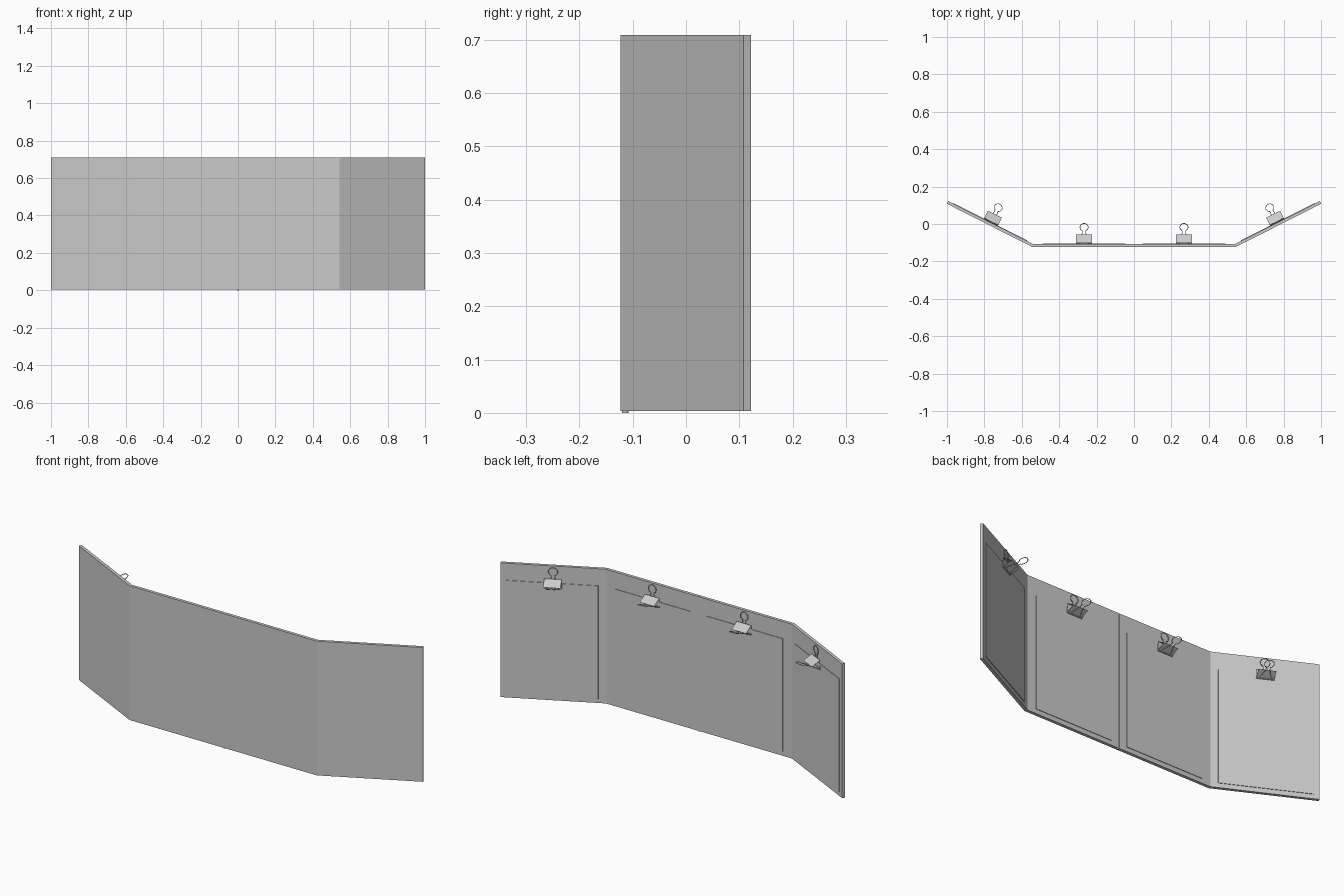
import bpy, bmesh
from math import sin, cos, pi, atan2
from mathutils import Matrix, Vector

if "Cube" in bpy.data.objects:
    bpy.data.objects.remove(bpy.data.objects["Cube"])


def finish(name, bm, mat=Matrix()):
    bmesh.ops.recalc_face_normals(bm, faces=bm.faces)
    me = bpy.data.meshes.new(name)
    bm.to_mesh(me)
    bm.free()
    ob = bpy.data.objects.new(name, me)
    ob.matrix_world = mat
    bpy.context.collection.objects.link(ob)
    return ob


def prism(name, pts, offset, mat=Matrix()):
    """Extrude a closed 3D polygon along an offset."""
    bm = bmesh.new()
    face = bm.faces.new([bm.verts.new(p) for p in pts])
    ext = bmesh.ops.extrude_face_region(bm, geom=[face])
    moved = [v for v in ext["geom"] if isinstance(v, bmesh.types.BMVert)]
    bmesh.ops.translate(bm, verts=moved, vec=Vector(offset))
    return finish(name, bm, mat)


def rod(name, r, length, mat):
    bm = bmesh.new()
    bmesh.ops.create_cone(bm, cap_ends=True, segments=12, radius1=r, radius2=r, depth=length)
    return finish(name, bm, mat)


def wire(name, pts, r, mat):
    cu = bpy.data.curves.new(name, "CURVE")
    cu.dimensions = "3D"
    cu.bevel_depth = r
    cu.bevel_resolution = 2
    cu.use_fill_caps = True
    sp = cu.splines.new("POLY")
    sp.points.add(len(pts) - 1)
    for p, co in zip(sp.points, pts):
        p.co = (*co, 1)
    ob = bpy.data.objects.new(name, cu)
    ob.matrix_world = mat
    bpy.context.collection.objects.link(ob)


def handle(name, start, end, mat):
    """Wire handle: flared feet, narrow neck, round loop at the tip."""
    a, b = Vector(start), Vector(end)
    length, d = (b - a).length, (b - a).normalized()
    R = 0.022
    flat = [(-0.034, 0), (-0.028, 0.004), (-0.01, length - 2 * R - 0.016)]
    for i in range(17):
        t = -pi / 2 - 0.4 - i * (2 * pi - 0.8) / 16
        flat.append((R * cos(t), length - R + R * sin(t)))
    flat += [(-u, v) for u, v in reversed(flat[:3])]
    wire(name, [(u, a.x + d.x * v, a.y + d.y * v) for u, v in flat], 0.0018, mat)


def clip(mat, tag):
    # folded clip body: jaw, upper edge, lower edge, jaw, given as (out, z)
    prof = [(0.005, 0.598), (0.007, 0.642), (0.050, 0.617), (0.008, 0.597)]
    w = 0.042
    bm = bmesh.new()
    rows = [[bm.verts.new((s * w, y, z)) for y, z in prof] for s in (-1, 1)]
    for i in range(3):
        bm.faces.new((rows[0][i], rows[0][i + 1], rows[1][i + 1], rows[1][i]))
    body = finish("clip_body_" + tag, bm, mat)
    m = body.modifiers.new("thickness", "SOLIDIFY")
    m.thickness = 0.0015
    m.offset = 0
    # rolled jaw edges
    for k, (y, z) in enumerate(((0.0045, 0.597), (0.009, 0.595))):
        rod(f"clip_jaw_{tag}_{k}", 0.0028, 2 * w,
            mat @ Matrix.Translation((0, y, z)) @ Matrix.Rotation(pi / 2, 4, "Y"))
    # one handle lies up the board, the other points outward
    handle("clip_handle_up_" + tag, (0.0045, 0.597), (0.006, 0.702), mat)
    handle("clip_handle_out_" + tag, (0.009, 0.594), (0.110, 0.635), mat)


ang = atan2(0.229, 0.453)
for s, side in ((1, "right"), (-1, "left")):
    # centre half and angled wing of the display board
    centre = [(0, -0.123), (0.544, -0.123), (0.54, -0.107), (0.003, -0.107), (0.003, -0.113), (0, -0.113)]
    wing = [(0.544, -0.123), (1.0, 0.108), (0.993, 0.122), (0.54, -0.107)]
    for nm, pts in (("centre", centre), ("wing", wing)):
        prism(f"{nm}_panel_{side}", [(s * x, y, 0.004) for x, y in pts], (0, 0, 0.705))
    # paper sheets and clips on the back of each panel
    for nm, x, y, a, shift in (("centre", 0.267, -0.107, 0, 0), ("wing", 0.7665, 0.0075, ang, 0.005)):
        mat = Matrix.Translation((s * x, y, 0)) @ Matrix.Rotation(s * a, 4, "Z")
        h, c = 0.222, s * shift
        prism(f"sheet_{nm}_{side}", [(c - h, 0.0, 0.027), (c + h, 0.0, 0.027),
                                     (c + h, 0.0, 0.62), (c - h, 0.0, 0.62)], (0, 0.003, 0), mat)
        clip(mat, f"{nm}_{side}")

# hinge pin in the middle groove
rod("hinge_pin", 0.006, 0.708, Matrix.Translation((0, -0.114, 0.354)))
